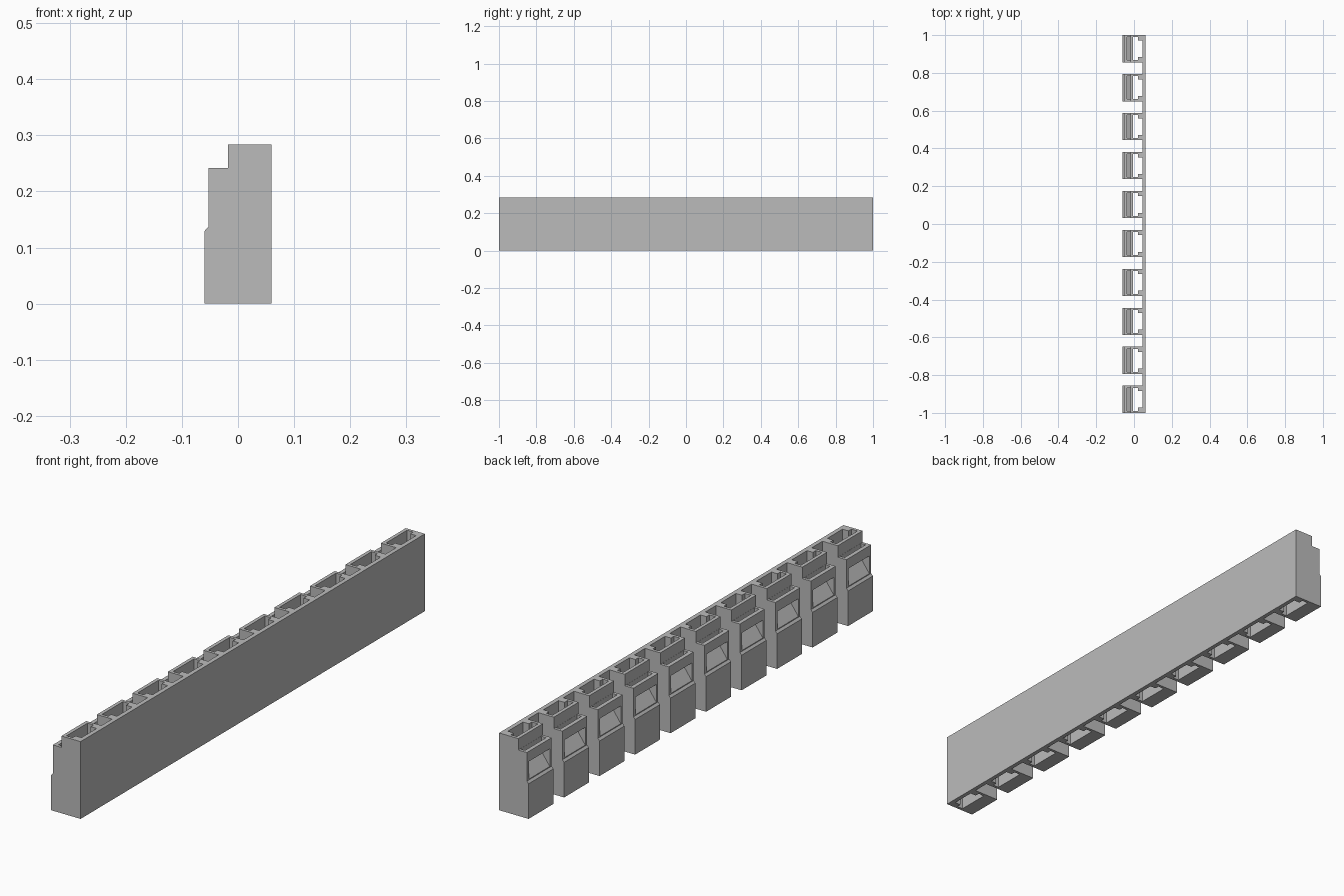
import bpy
import bmesh

default_cube = bpy.data.objects.get("Cube")
if default_cube:
    bpy.data.objects.remove(default_cube, do_unlink=True)

COUNT = 10
WIDTH = 0.144
PITCH = (2 - WIDTH) / (COUNT - 1)
FIRST = -1 + WIDTH / 2
HEIGHT = 0.284
PLATE_X = 0.044

grey = bpy.data.materials.new("plain_grey")
grey.use_nodes = True
grey.diffuse_color = (0.5, 0.5, 0.5, 1)
grey.node_tree.nodes["Principled BSDF"].inputs["Base Color"].default_value = (0.5, 0.5, 0.5, 1)


def prism(name, outline, axis, low, high):
    """Extrude an outline along y (points are x, z) or z (points are x, y)."""
    bm = bmesh.new()
    points = [(a, low, b) if axis == "y" else (a, b, low) for a, b in outline]
    face = bm.faces.new([bm.verts.new(p) for p in points])
    extruded = bmesh.ops.extrude_face_region(bm, geom=[face])
    moved = [g for g in extruded["geom"] if isinstance(g, bmesh.types.BMVert)]
    step = (0, high - low, 0) if axis == "y" else (0, 0, high - low)
    bmesh.ops.translate(bm, verts=moved, vec=step)
    bmesh.ops.recalc_face_normals(bm, faces=bm.faces)
    mesh = bpy.data.meshes.new(name)
    bm.to_mesh(mesh)
    bm.free()
    mesh.materials.append(grey)
    obj = bpy.data.objects.new(name, mesh)
    bpy.context.collection.objects.link(obj)
    return obj


def cut(target, cutter):
    cutter.hide_render = True
    cutter.hide_viewport = True
    cutter.display_type = "WIRE"
    mod = target.modifiers.new("cut_" + cutter.name, "BOOLEAN")
    mod.operation = "DIFFERENCE"
    mod.solver = "EXACT"
    mod.object = cutter


# Long flat mounting plate
prism("back_plate", [(PLATE_X, 0), (0.06, 0), (0.06, HEIGHT), (PLATE_X, HEIGHT)], "y", -1, 1)

# Stepped housing, repeated along the plate
housing = prism("housings", [
    (-0.06, 0), (PLATE_X, 0), (PLATE_X, HEIGHT), (-0.018, HEIGHT),
    (-0.018, 0.242), (-0.053, 0.242), (-0.053, 0.137), (-0.06, 0.129),
], "y", FIRST - WIDTH / 2, FIRST + WIDTH / 2)

# Shaft through the housing, narrowed by tabs beside the plate
half = WIDTH / 2 - 0.011
neck = WIDTH / 2 - 0.028
side = [(-0.005, half), (0.02, half), (0.02, neck), (0.07, neck)]
shaft = [(x, FIRST + y) for x, y in side] + [(x, FIRST - y) for x, y in reversed(side)]
cut(housing, prism("shaft_cutter", shaft, "z", -0.05, 0.35))

# Latch pocket: ramp floor, front window and open top behind a header bar
cut(housing, prism("latch_cutter", [
    (-0.07, 0.14), (-0.053, 0.14), (-0.0185, 0.188), (-0.0185, 0.3),
    (-0.038, 0.3), (-0.038, 0.205), (-0.07, 0.205),
], "y", FIRST - half, FIRST + half))

repeat = housing.modifiers.new("repeat", "ARRAY")
repeat.count = COUNT
repeat.use_relative_offset = False
repeat.use_constant_offset = True
repeat.constant_offset_displace = (0, PITCH, 0)
